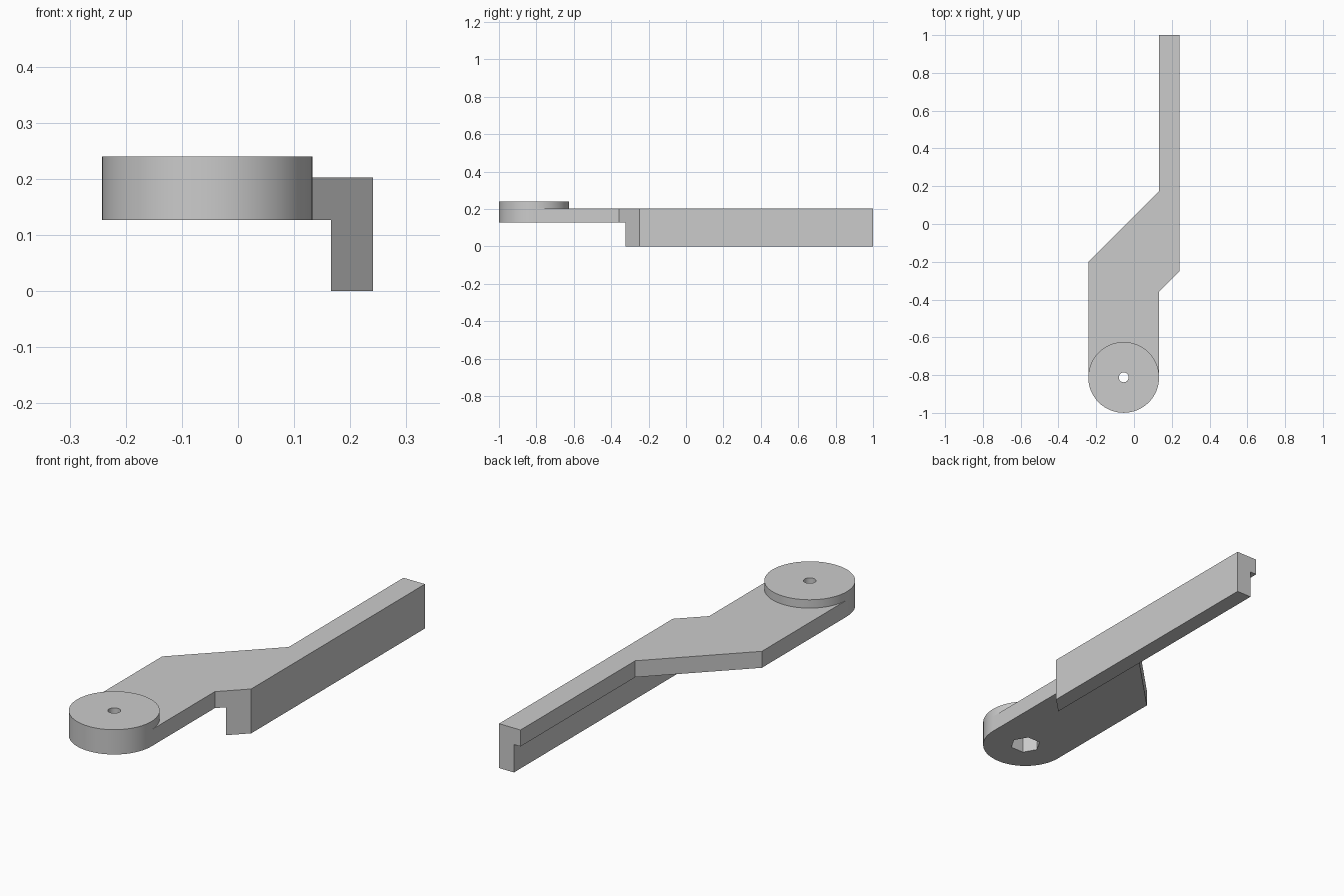
import bpy
import bmesh
from math import sin, cos, pi, radians

cube = bpy.data.objects.get("Cube")
if cube:
    bpy.data.objects.remove(cube, do_unlink=True)

grey = bpy.data.materials.new("plain grey")
grey.use_nodes = True
grey.diffuse_color = (0.6, 0.6, 0.6, 1)
grey.node_tree.nodes["Principled BSDF"].inputs["Base Color"].default_value = (0.6, 0.6, 0.6, 1)

LEFT, RIGHT, OUTER, RAIL_INNER = -0.242, 0.133, 0.241, 0.166
BACK = 1.0
HUB_X, HUB_Y = (LEFT + RIGHT) / 2, -0.812
HUB_R = (RIGHT - LEFT) / 2
UNDER, DECK, TOP = 0.127, 0.202, 0.24


def arc(radius, count, start=0.0, sweep=2 * pi):
    """Points around the hub centre."""
    return [(HUB_X + radius * cos(start + sweep * i / count),
             HUB_Y + radius * sin(start + sweep * i / count)) for i in range(count)]


def prism(name, outline, z0, z1):
    """Extrude a flat outline from z0 to z1."""
    bm = bmesh.new()
    base = bm.faces.new([bm.verts.new((x, y, z0)) for x, y in outline])
    top = bmesh.ops.extrude_face_region(bm, geom=[base])["geom"]
    verts = [g for g in top if isinstance(g, bmesh.types.BMVert)]
    bmesh.ops.translate(bm, verts=verts, vec=(0, 0, z1 - z0))
    bmesh.ops.recalc_face_normals(bm, faces=bm.faces)
    mesh = bpy.data.meshes.new(name)
    bm.to_mesh(mesh)
    bm.free()
    mesh.materials.append(grey)
    obj = bpy.data.objects.new(name, mesh)
    bpy.context.collection.objects.link(obj)
    return obj


def cut(obj, cutter):
    """Subtract the cutter, then remove it."""
    mod = obj.modifiers.new("cut", 'BOOLEAN')
    mod.operation, mod.solver, mod.object = 'DIFFERENCE', 'EXACT', cutter
    bpy.context.view_layer.update()
    result = obj.evaluated_get(bpy.context.evaluated_depsgraph_get())
    mesh = bpy.data.meshes.new_from_object(result)
    obj.modifiers.clear()
    obj.data = mesh
    bpy.data.objects.remove(cutter, do_unlink=True)


# Cranked plate with a round front end
plate = prism("cranked_plate",
              arc(HUB_R, 32, pi, pi) + [
                  (RIGHT, HUB_Y), (RIGHT, -0.357), (OUTER, -0.249), (OUTER, BACK),
                  (RIGHT, BACK), (RIGHT, 0.175), (LEFT, -0.2)],
              UNDER, DECK)

# Rail below the plate's outer edge, with a slanted front end
rail = prism("lower_rail",
             [(RAIL_INNER, -0.324), (OUTER, -0.249), (OUTER, BACK), (RAIL_INNER, BACK)],
             0, UNDER)

# Raised round cap on the hub
cap = prism("hub_cap", arc(HUB_R, 64), DECK, TOP)

# Hexagonal nut pocket from below and a round bolt hole through the cap
cut(plate, prism("pocket_cutter", arc(0.066, 6), UNDER - 0.1, DECK + 0.1))
cut(cap, prism("hole_cutter", arc(0.026, 32), DECK - 0.1, TOP + 0.1))

bpy.ops.object.select_all(action='DESELECT')
for obj in (plate, rail, cap):
    obj.select_set(True)
bpy.context.view_layer.objects.active = plate
bpy.ops.object.shade_smooth_by_angle(angle=radians(30))
